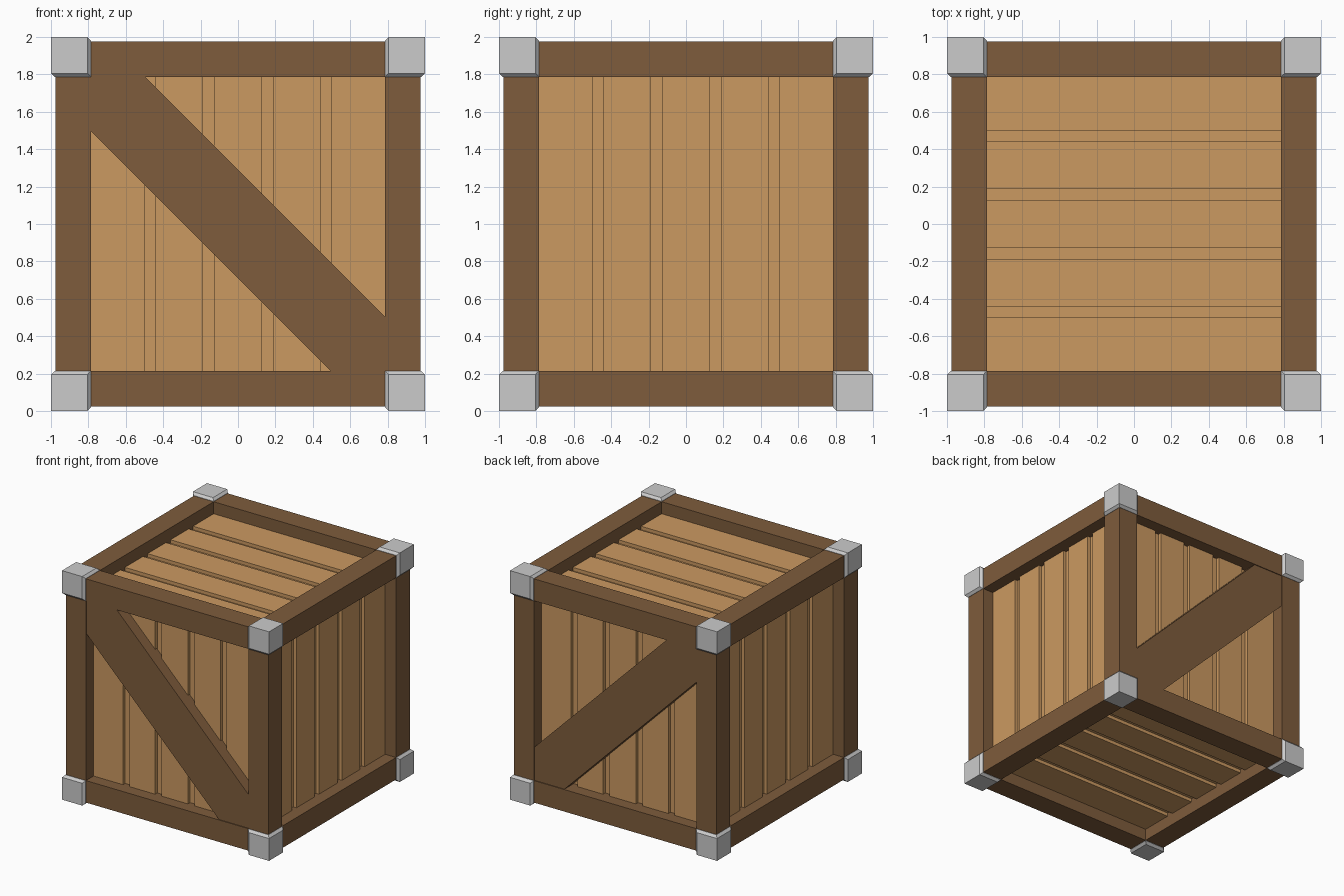
import bpy, bmesh
from itertools import product
from mathutils import Vector

if "Cube" in bpy.data.objects:
    bpy.data.objects.remove(bpy.data.objects["Cube"])

IN, OUT = 0.785, 0.977      # frame beam inner and outer limits
PLANK, CORE = 0.872, 0.842  # plank face and groove floor


def material(name, rgb):
    m = bpy.data.materials.new(name)
    m.diffuse_color = (*rgb, 1)
    m.use_nodes = True
    m.node_tree.nodes["Principled BSDF"].inputs["Base Color"].default_value = m.diffuse_color
    return m


plank_mat = material("light_wood", (0.60, 0.32, 0.12))
beam_mat = material("dark_wood", (0.21, 0.107, 0.045))


def finish(name, bm, mat=None):
    bmesh.ops.recalc_face_normals(bm, faces=bm.faces)
    me = bpy.data.meshes.new(name)
    bm.to_mesh(me)
    bm.free()
    if mat:
        me.materials.append(mat)
    ob = bpy.data.objects.new(name, me)
    ob.location.z = 1       # parts are built around the crate centre
    bpy.context.collection.objects.link(ob)
    return ob


def box_bm(lims):
    bm = bmesh.new()
    bmesh.ops.create_cube(bm, size=1)
    for v in bm.verts:
        v.co = Vector([max(l) if c > 0 else min(l) for c, l in zip(v.co, lims)])
    bm.normal_update()
    return bm


# Inner box: floor of the grooves
finish("inner_box", box_bm([(-CORE, CORE)] * 3), plank_mat)

# Five planks on each of the six sides
edges = [(-0.81, -0.5), (-0.44, -0.19), (-0.127, 0.127), (0.19, 0.44), (0.5, 0.81)]
for axis, s in product(range(3), (-1, 1)):
    across = (1, 0, 1)[axis]
    along = 3 - axis - across
    for e in edges:
        lims = [None] * 3
        lims[axis] = (s * 0.8, s * PLANK)
        lims[across] = e
        lims[along] = (-0.81, 0.81)
        finish("plank", box_bm(lims), plank_mat)

# Twelve frame beams
for axis, s, t in product(range(3), (-1, 1), (-1, 1)):
    lims = [(s * IN, s * OUT), (t * IN, t * OUT)]
    lims.insert(axis, (-0.82, 0.82))
    finish("frame_beam", box_bm(lims), beam_mat)

# Diagonal braces on front and back
k, c = 0.79, 0.5
outline = [(-k, k), (-c, k), (k, -c), (k, -k), (c, -k), (-k, c)]
for name, s in (("front_brace", -1), ("back_brace", 1)):
    bm = bmesh.new()
    face = bm.faces.new([bm.verts.new((x, s * 0.85, z)) for x, z in outline])
    ext = bmesh.ops.extrude_face_region(bm, geom=[face])["geom"]
    bmesh.ops.translate(bm, vec=(0, s * 0.12, 0),
                        verts=[g for g in ext if isinstance(g, bmesh.types.BMVert)])
    finish(name, bm, beam_mat)

# Metal corner blocks, chamfered where they step down to the beams
for signs in product((-1, 1), repeat=3):
    bm = box_bm([(s * IN, s) for s in signs])
    sv = Vector(signs)
    rim = [e for e in bm.edges
           if e.link_faces[0].normal.dot(sv) * e.link_faces[1].normal.dot(sv) < 0]
    bmesh.ops.bevel(bm, geom=rim, offset=0.02, segments=1, affect='EDGES', profile=0.5)
    finish("corner_block", bm)
